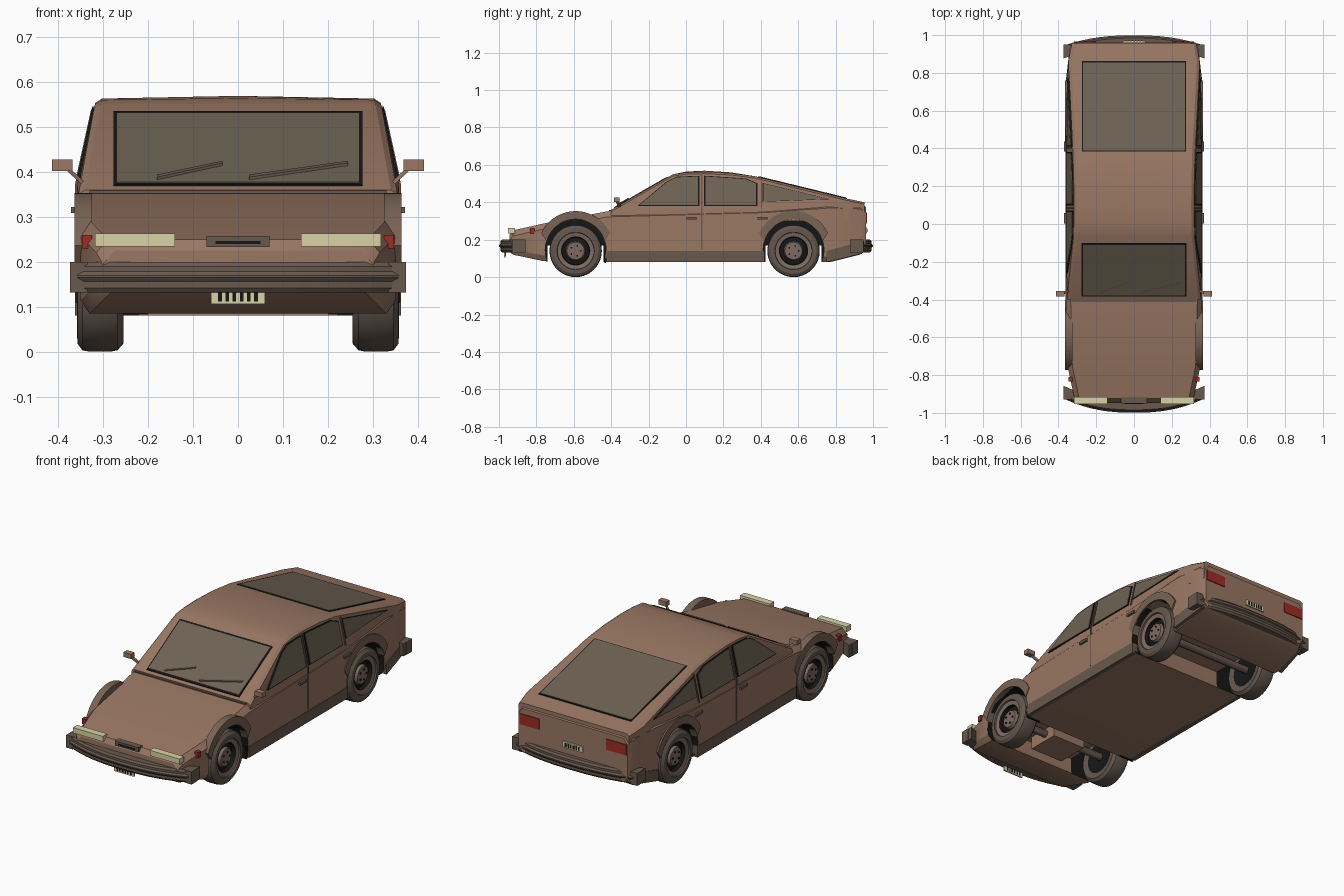
import bpy, bmesh
from math import sin, cos, pi, radians

if "Cube" in bpy.data.objects:
    bpy.data.objects.remove(bpy.data.objects["Cube"], do_unlink=True)


def material(name, r, g, b):
    m = bpy.data.materials.new(name)
    m.use_nodes = True
    m.diffuse_color = (r, g, b, 1)
    shader = next(n for n in m.node_tree.nodes if n.type == 'BSDF_PRINCIPLED')
    shader.inputs["Base Color"].default_value = (r, g, b, 1)
    shader.inputs["Roughness"].default_value = 0.6
    return m


PAINT = material("brown_paint", .32, .185, .125)
BLACK = material("black", .008, .008, .008)
GLASS = material("smoky_glass", .155, .122, .088)
TRIM = material("dark_brown_trim", .14, .1, .075)
FLARE = material("arch_brown", .19, .125, .09)
TYRE = material("tyre_brown", .125, .095, .075)
RIM = material("wheel_brown", .21, .15, .12)
CREAM = material("cream_lamp", .7, .65, .38)
RED = material("red_lamp", .35, .025, .018)
parts = []


def loft(name, loops, mats, mirror=False, strip_mats=None):
    """Skin closed loops of 3D points and cap both ends."""
    bm = bmesh.new()
    for side in ((1, -1) if mirror else (1,)):
        rows = [[bm.verts.new((side * x, y, z)) for x, y, z in loop] for loop in loops]
        n = len(rows[0])
        for i, (a, b) in enumerate(zip(rows, rows[1:])):
            for j in range(n):
                k = (j + 1) % n
                face = bm.faces.new((a[j], a[k], b[k], b[j]))
                face.material_index = strip_mats[i] if strip_mats else 0
        bm.faces.new(rows[0])
        cap = bm.faces.new(rows[-1])
        cap.material_index = strip_mats[-1] if strip_mats else 0
    bmesh.ops.recalc_face_normals(bm, faces=bm.faces)
    mesh = bpy.data.meshes.new(name)
    bm.to_mesh(mesh)
    bm.free()
    for m in mats:
        mesh.materials.append(m)
    ob = bpy.data.objects.new(name, mesh)
    bpy.context.scene.collection.objects.link(ob)
    parts.append(ob)
    return ob


def prism(name, yz, x0, x1, mat, mirror=True):
    return loft(name, [[(x, y, z) for y, z in yz] for x in (x0, x1)], [mat], mirror)


def box(name, xs, ys, zs, mat, mirror=False):
    (y0, y1), (z0, z1) = ys, zs
    return prism(name, [(y0, z0), (y1, z0), (y1, z1), (y0, z1)], *xs, mat, mirror)


def side_x(z):
    """Inward lean of the cabin side."""
    return .358 - max(0, z - .37) * .22


def side_plate(name, yz, mat, lift=.005):
    return loft(name, [[(side_x(z) + d, y, z) for y, z in yz] for d in (lift, lift - .009)], [mat], True)


def slope_plate(name, outline, height, mat, lift=.005):
    """Thin plate lying on a slope; height gives z for each y."""
    return loft(name, [[(x, y, height(y) + d) for x, y in outline] for d in (lift, lift - .009)], [mat])


def arc(cy, cz, r, a0, a1, n):
    return [(cy + r * cos(radians(a0 + (a1 - a0) * i / n)),
             cz + r * sin(radians(a0 + (a1 - a0) * i / n))) for i in range(n + 1)]


AXLES = {"front": -.59, "rear": .575}

# Lower body: y, half width, bottom, top
sections = []
for y, w, lo, hi in [(-.945, .3, .135, .225), (-.925, .315, .12, .25), (-.76, .35, .085, .287),
                     (-.42, .36, .08, .352), (.42, .36, .08, .375), (.77, .355, .08, .4),
                     (.93, .34, .12, .395), (.962, .325, .14, .375)]:
    half = [(w - .02, lo), (w, lo + .03), (w, hi - .03), (w - .025, hi)]
    sections.append([(x, y, z) for x, z in half] + [(-x, y, z) for x, z in reversed(half)])
body = loft("lower_body", sections, [PAINT, BLACK])

# Wheel wells and underside channels
cutters = []
for end, y in AXLES.items():
    cutters.append(box(end + "_channel_cutter", (-.22, .22), (y - .15, y + .15), (.03, .17), PAINT))
    well = prism(end + "_well_cutter", arc(y, .145, .163, 0, 350, 35), .2, .5, BLACK)
    well.data.materials.clear()
    for m in (PAINT, BLACK):
        well.data.materials.append(m)
    for face in well.data.polygons:
        face.material_index = 1
    cutters.append(well)
for cutter in cutters:
    cutter.hide_render = True
    mod = body.modifiers.new("cut", 'BOOLEAN')
    mod.operation = 'DIFFERENCE'
    mod.solver = 'EXACT'
    mod.object = cutter
bpy.context.view_layer.objects.active = body
for mod in list(body.modifiers):
    bpy.ops.object.modifier_apply(modifier=mod.name)
for cutter in cutters:
    parts.remove(cutter)
    bpy.data.objects.remove(cutter, do_unlink=True)

# Cabin: y, top, base half width, roof crown
sections = []
for y, top, b, crown in [(-.4, .36, .355, 0), (-.07, .55, .358, 0), (0, .56, .358, .004),
                         (.1, .563, .358, .006), (.24, .556, .358, .004), (.37, .539, .358, 0),
                         (.86, .42, .348, 0), (.955, .4, .33, 0)]:
    x = min(b, side_x(top - .01))
    half = [(b, .3), (b, min(.37, top - .012)), (x, top - .01), (x - .015, top)]
    sections.append([(x, y, z) for x, z in half] + [(0, y, top + crown)]
                    + [(-x, y, z) for x, z in reversed(half)])
loft("cabin", sections, [PAINT])


# Windscreen, wipers and hatch glass
def screen(y):
    return .36 + (y + .4) * .19 / .33


def hatch(y):
    return .539 - (y - .37) * .119 / .49


def rect(w, y0, y1):
    return [(-w, y0), (w, y0), (w, y1), (-w, y1)]


slope_plate("windscreen_surround", rect(.277, -.385, -.1), screen, BLACK, .003)
slope_plate("windscreen", rect(.27, -.378, -.11), screen, GLASS)
slope_plate("hatch_surround", rect(.276, .384, .862), hatch, BLACK, .003)
slope_plate("hatch_glass", rect(.27, .39, .856), hatch, GLASS)
for name, x0, x1 in [("right_wiper", -.18, -.035), ("left_wiper", .025, .245)]:
    slope_plate(name, [(x0, -.37), (x1, -.315), (x1, -.307), (x0, -.36)], screen, TRIM, .011)
slope_plate("cowl_strip", rect(.33, -.412, -.4), lambda y: .355, TRIM, .003)

# Side windows with dark surrounds, door seams and handles
windows = {"front_side_window": [(-.25, .385), (-.1, .51), (-.05, .533), (.065, .538), (.065, .385)],
           "rear_side_window": [(.105, .385), (.105, .538), (.32, .524), (.375, .5), (.375, .385)],
           "quarter_window": [(.415, .405), (.415, .5), (.76, .418)]}
for name, outline in windows.items():
    cy = sum(p[0] for p in outline) / len(outline)
    cz = sum(p[1] for p in outline) / len(outline)
    side_plate(name, outline, GLASS, .006)
    side_plate(name + "_surround", [(cy + (y - cy) * 1.05, cz + (z - cz) * 1.06) for y, z in outline], BLACK, .004)
for name, y in [("front_door", .08), ("rear_door", .4)]:
    lower = .15 if y < .2 else .37
    top = .545 if y < .2 else .515
    side_plate(name + "_seam", [(y, lower), (y + .007, lower), (y + .007, .37), (y + .007, top), (y, top), (y, .37)], TRIM)
for name, y in [("front_door_handle", .03), ("rear_door_handle", .41)]:
    box(name, (.35, .371), (y - .027, y + .027), (.308, .322), TRIM, True)

# Sills and rear valance corners
box("sill", (.33, .363), (-.425, .42), (.08, .14), TRIM, True)
valance = [(.75, .08), (.75, .14), (.94, .19), (.94, .125)]
loft("rear_valance", [[(.362 - max(0, y - .75) * .12 - d, y, z) for y, z in valance] for d in (0, .02)], [TRIM], True)

# Wheel arches, wheels, axles
profile = [(.001, .27), (.09, .262), (.122, .255), (.137, .268), (.14, .285), (.14, .33), (.137, .346),
           (.122, .357), (.1, .358), (.098, .35), (.076, .345), (.073, .325), (.052, .328), (.046, .342), (.001, .344)]
strips = [1, 0, 0, 0, 0, 0, 0, 0, 0, 2, 1, 1, 2, 2]
for end, y in AXLES.items():
    lip = arc(y, .15, .203, 25, 155, 20) + arc(y, .15, .16, 165, 15, 20)
    prism(end + "_arch", lip, .325, .364, FLARE)
    rings = [[(x, y + r * cos(i * pi / 18), .14 + r * sin(i * pi / 18)) for i in range(36)] for r, x in profile]
    loft(end + "_wheels", rings, [TYRE, BLACK, RIM], True, strips)
    for k in range(5):
        a = k * pi * 2 / 5
        prism(f"{end}_wheel_bolt_{k}", arc(y + .028 * cos(a), .14 + .028 * sin(a), .005, 0, 315, 7), .34, .347, BLACK)
    prism(end + "_axle", arc(y, .14, .02, 0, 330, 11), -.28, .28, TRIM, False)
box("engine_sump", (-.1, .1), (-.7, -.52), (.1, .2), PAINT)
box("mud_flap", (.27, .355), (-.437, -.428), (.075, .14), BLACK, True)


# Curved bumpers with a rib
def bumper(name, s, bend, z0, z1, grow, depth):
    loops = []
    for i in range(-8, 9):
        x = .372 * i / 8
        out = .992 + grow - bend * abs(i / 8) ** 2.4
        section = [(out - depth, z0), (out - .008, z0), (out, z0 + .01), (out, z1 - .01),
                   (out - .008, z1), (out - depth, z1)]
        loops.append([(x, s * y, z) for y, z in section])
    loft(name, loops, [TRIM])


for name, s, bend in [("front_bumper", -1, .075), ("rear_bumper", 1, .055)]:
    bumper(name, s, bend, .132, .2, 0, .06)
    bumper(name + "_rib", s, bend, .155, .18, .007, .02)
    y = s * (.905 if s < 0 else .925)
    box(name + "_end", (.335, .374), (y - .025, y + .025), (.132, .2), TRIM, True)

# Front lamps, grille and markers
box("headlamp", (.14, .318), (-.952, -.915), (.234, .263), CREAM, True)
box("grille", (-.07, .07), (-.95, -.915), (.233, .257), TRIM)
box("grille_slot", (-.05, .05), (-.953, -.948), (.24, .246), BLACK)
box("side_marker", (.325, .347), (-.835, -.81), (.23, .26), RED, True)

# Tail lamps and number plates
box("tail_lamp", (.2, .318), (.95, .967), (.288, .345), RED, True)
for name, y, z in [("front_plate", -.968, .122), ("rear_plate", .965, .25)]:
    box(name, (-.06, .06), (y - .004, y + .004), (z - .016, z + .016), CREAM)
    for k in range(6):
        x = (k - 2.5) * .016
        box(f"{name}_bar_{k}", (x - .004, x + .004), (y - .006, y + .006), (z - .01, z + .01), BLACK)

# Door mirrors
box("door_mirror", (.368, .414), (-.385, -.355), (.402, .427), PAINT, True)
stem = [(-.006, -.006), (.006, -.006), (.006, .006), (-.006, .006)]
loft("mirror_stem", [[(x, y + a, z + b) for a, b in stem]
                     for x, y, z in [(.34, -.35, .37), (.38, -.37, .408)]], [PAINT], True)

# Smooth shading with crisp edges
bpy.ops.object.select_all(action='DESELECT')
for ob in parts:
    ob.select_set(True)
bpy.context.view_layer.objects.active = body
bpy.ops.object.shade_smooth_by_angle(angle=radians(30))
